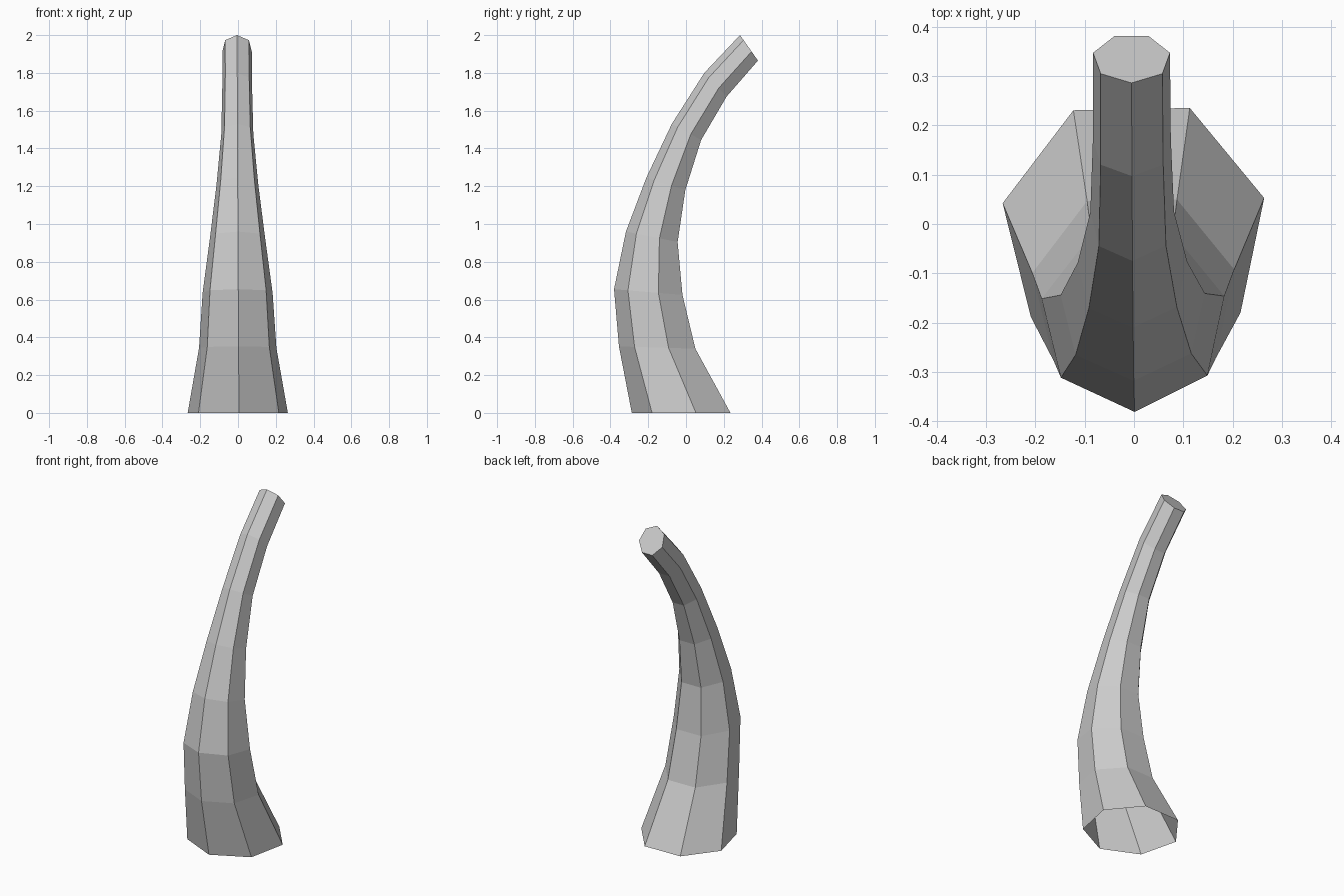
import bpy, bmesh, math
from mathutils import Vector

if "Cube" in bpy.data.objects:
    bpy.data.objects.remove(bpy.data.objects["Cube"])

SIDES = 7
# each ring: front (y, z), back (y, z), half width radius
RINGS = [
    ((-.287, 0), (.233, 0), .272),
    ((-.355, .352), (.048, .34), .21),
    ((-.381, .655), (-.02, .625), .19),
    ((-.318, .96), (-.045, .905), .15),
    ((-.21, 1.245), (-.004, 1.18), .114),
    ((-.075, 1.53), (.08, 1.445), .087),
    ((.097, 1.80), (.215, 1.675), .081),
    ((.286, 2.0), (.381, 1.865), .08),
]
DEPTH = 1 + math.cos(math.pi / SIDES)   # front corner to back edge, per radius

bm = bmesh.new()
loops = []
for i, (front, back, rx) in enumerate(RINGS):
    t = i / (len(RINGS) - 1)
    f, b = Vector((0, *front)), Vector((0, *back))
    axis = (f - b) / DEPTH
    centre = f - axis + Vector((-.005 * t, 0, 0))
    twist = .02 * (1 - t)
    loop = []
    for k in range(SIDES):
        a = math.tau * k / SIDES + twist
        p = centre + axis * math.cos(a) + Vector((rx * math.sin(a), 0, 0))
        if i == 0:
            p.z = 0
        loop.append(bm.verts.new(p))
    loops.append(loop)

# flat-sided walls, open at the base
for lo, hi in zip(loops, loops[1:]):
    for k in range(SIDES):
        n = (k + 1) % SIDES
        bm.faces.new((lo[k], lo[n], hi[n], hi[k]))

# closed tip
bm.faces.new(loops[-1])
bmesh.ops.recalc_face_normals(bm, faces=bm.faces)

mesh = bpy.data.meshes.new("curved_horn")
bm.to_mesh(mesh)
bm.free()
bpy.context.collection.objects.link(bpy.data.objects.new("curved_horn", mesh))
